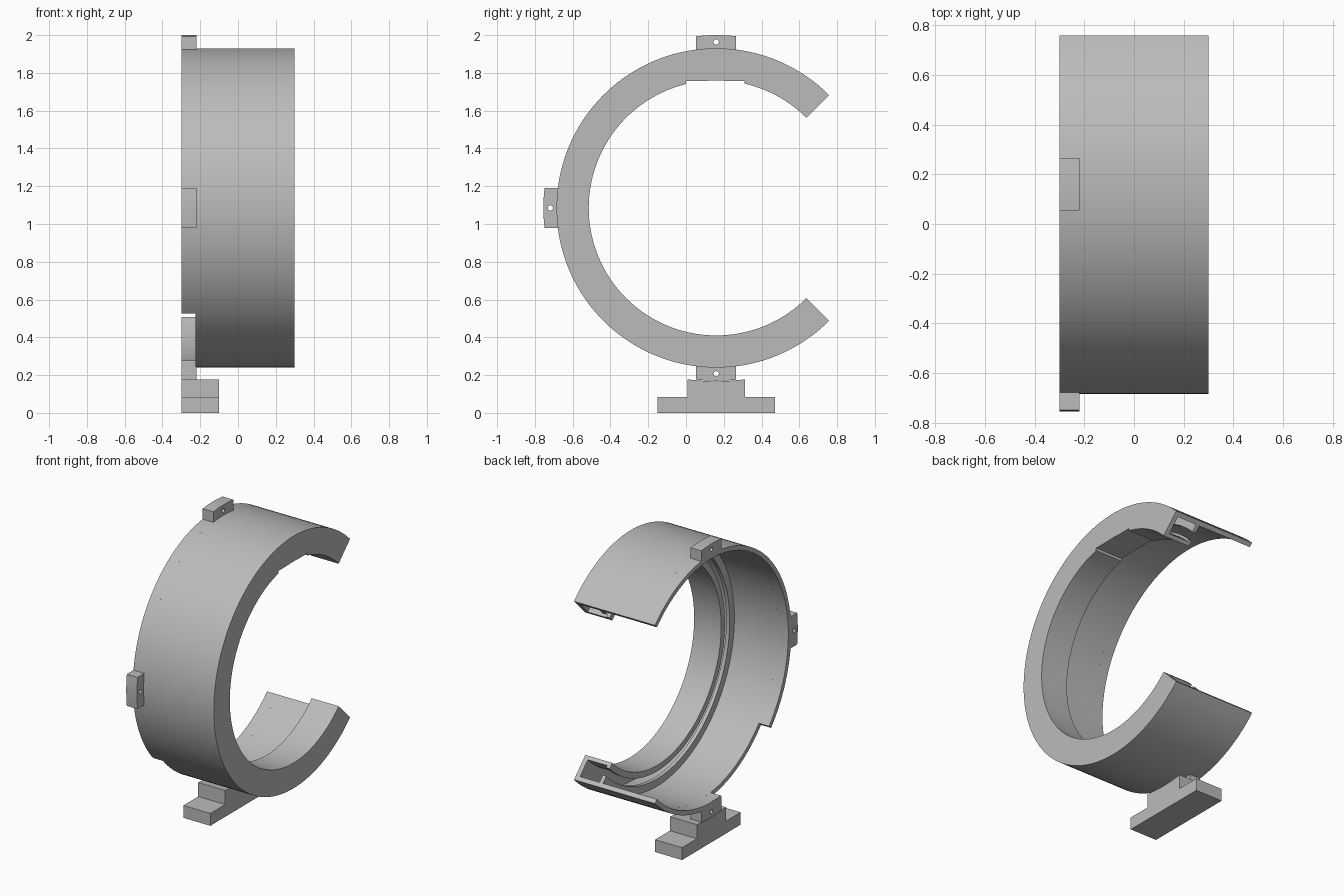
import bpy, bmesh
from math import sin, cos, radians, sqrt
from mathutils import Vector, Matrix

old = bpy.data.objects.get("Cube")
if old:
    bpy.data.objects.remove(old, do_unlink=True)

CY, CZ = 0.16, 1.085            # ring axis
OUTER, WALL, INNER = 0.845, 0.815, 0.675
TAB_R = 0.915
BACK, RIM = -0.30, -0.225       # rim band along x

grey = bpy.data.materials.new("light grey")
grey.use_nodes = True
colour = (0.5, 0.5, 0.5, 1)
grey.diffuse_color = colour
grey.node_tree.nodes["Principled BSDF"].inputs["Base Color"].default_value = colour


def finish(bm, name):
    bmesh.ops.recalc_face_normals(bm, faces=bm.faces)
    mesh = bpy.data.meshes.new(name)
    bm.to_mesh(mesh)
    bm.free()
    mesh.materials.append(grey)
    obj = bpy.data.objects.new(name, mesh)
    bpy.context.collection.objects.link(obj)
    return obj


def activate(obj):
    bpy.ops.object.select_all(action='DESELECT')
    obj.select_set(True)
    bpy.context.view_layer.objects.active = obj


def smooth(obj):
    activate(obj)
    bpy.ops.object.shade_smooth_by_angle(angle=radians(30))


def arc_sweep(name, profile, start, end):
    """Sweep an (x, radius) profile around the ring axis, with capped ends."""
    bm = bmesh.new()
    steps = max(8, int((end - start) / 2.5))
    rows = []
    for i in range(steps + 1):
        a = radians(start + (end - start) * i / steps)
        rows.append([bm.verts.new((x, CY + r * cos(a), CZ + r * sin(a))) for x, r in profile])
    n = len(profile)
    for p, q in zip(rows, rows[1:]):
        for j in range(n):
            k = (j + 1) % n
            bm.faces.new((p[j], p[k], q[k], q[j]))
    bm.faces.new(rows[0])
    bm.faces.new(rows[-1])
    return finish(bm, name)


def extrude_x(name, points, x0, x1):
    """Extrude a (y, z) outline along x."""
    bm = bmesh.new()
    face = bm.faces.new([bm.verts.new((x0, y, z)) for y, z in points])
    out = bmesh.ops.extrude_face_region(bm, geom=[face])
    moved = [v for v in out["geom"] if isinstance(v, bmesh.types.BMVert)]
    bmesh.ops.translate(bm, verts=moved, vec=(x1 - x0, 0, 0))
    return finish(bm, name)


def cut(obj, cutter):
    cutter.hide_render = True
    mod = obj.modifiers.new("cut", 'BOOLEAN')
    mod.operation = 'DIFFERENCE'
    mod.solver = 'EXACT'
    mod.object = cutter
    activate(obj)
    bpy.ops.object.modifier_apply(modifier=mod.name)
    bpy.data.objects.remove(cutter, do_unlink=True)


# Main ring: front plate, outer wall, inner lip and a slotted inner flange
channel = [
    (RIM, OUTER), (0.30, OUTER), (0.30, INNER), (0.10, INNER),
    (0.10, 0.715), (0.125, 0.715), (0.125, 0.70), (0.27, 0.70),
    (0.27, WALL), (0.125, WALL), (0.125, 0.765), (0.10, 0.765),
    (0.10, WALL), (RIM, WALL),
]
ring = arc_sweep("ring_body", channel, 45, 315)
flat = extrude_x("flat_cutter", [(0.0, 1.70), (0.31, 1.70), (0.31, 1.758), (0.0, 1.758)], 0.05, 0.35)
cut(ring, flat)
smooth(ring)

# Rear rim, interrupted by the lower front gap
band = [(BACK, WALL), (BACK, OUTER), (RIM, OUTER), (RIM, WALL)]
smooth(arc_sweep("upper_rim", band, 45, 221.5))
smooth(arc_sweep("lower_rim", band, 263, 315))


# Mounting tabs with a small through hole
def tab(name, angle, root):
    half = 0.106
    outline = [(-half, root), (half, root)]
    for i in range(9):
        u = half * (1 - i / 4)
        outline.append((u, sqrt(TAB_R ** 2 - u * u)))
    a = radians(angle)
    tangent, radial = Vector((-sin(a), cos(a))), Vector((cos(a), sin(a)))
    centre = Vector((CY, CZ))
    points = [centre + tangent * u + radial * r for u, r in outline]
    obj = extrude_x(name, points, BACK, -0.22)
    bm = bmesh.new()
    hole = centre + radial * 0.878
    place = Matrix.Translation((-0.26, hole.x, hole.y)) @ Matrix.Rotation(radians(90), 4, 'Y')
    bmesh.ops.create_cone(bm, cap_ends=True, segments=20, radius1=0.014,
                          radius2=0.014, depth=0.2, matrix=place)
    cut(obj, finish(bm, "hole_cutter"))
    smooth(obj)


tab("top_tab", 90, 0.83)
tab("front_tab", 180, 0.83)
tab("bottom_tab", 270, WALL)

# Stepped foot with a shallow curved saddle under the bottom tab
saddle = []
for i in range(9):
    y = 0.106 * (1 - i / 4)
    saddle.append((CY + y, CZ - sqrt((TAB_R + 0.003) ** 2 - y * y)))
foot = [(-0.15, 0), (0.47, 0), (0.47, 0.083), (0.313, 0.083), (0.313, 0.177)]
foot += saddle + [(0.007, 0.177), (0.007, 0.083), (-0.15, 0.083)]
smooth(extrude_x("foot", foot, BACK, -0.10))
